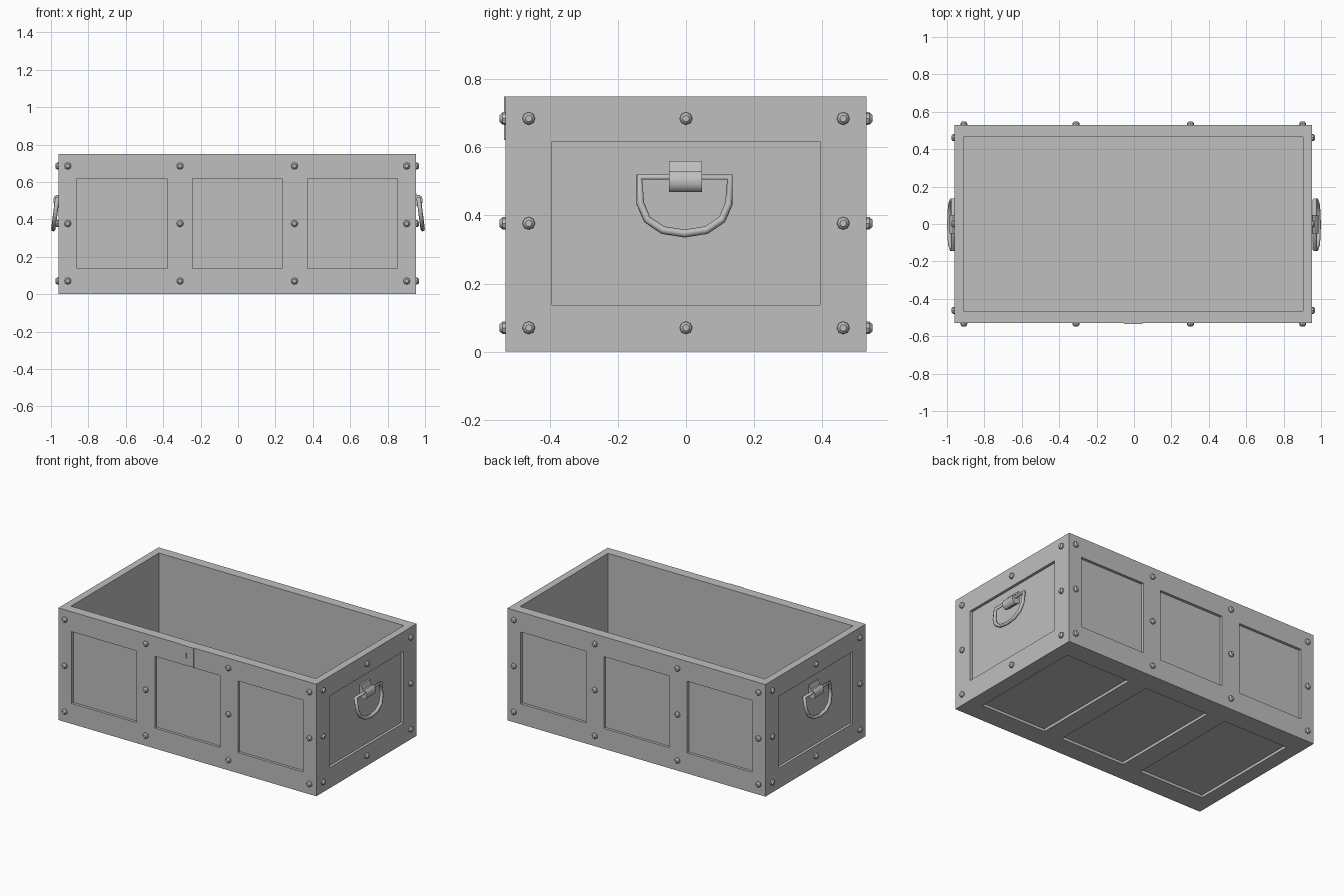
import bpy, bmesh, math
from mathutils import Vector, Matrix

cube = bpy.data.objects.get("Cube")
if cube:
    bpy.data.objects.remove(cube)

steel = bpy.data.materials.new("grey steel")
steel.use_nodes = True
GREY = (0.52, 0.52, 0.52, 1)
steel.diffuse_color = GREY
steel.node_tree.nodes["Principled BSDF"].inputs["Base Color"].default_value = GREY

CX = -0.004                      # box centre in x
HX, HY, H = 0.955, 0.53, 0.75    # half width, half depth, height
INX, INY, FLOOR = 0.907, 0.465, 0.05
PANELS = [(-0.857, -0.375), (-0.24, 0.24), (0.375, 0.857)]
PY, PZ, RECESS = 0.393, (0.137, 0.617), 0.018


def finish(bm, name, smooth=False):
    bmesh.ops.recalc_face_normals(bm, faces=bm.faces)
    mesh = bpy.data.meshes.new(name)
    bm.to_mesh(mesh)
    bm.free()
    ob = bpy.data.objects.new(name, mesh)
    bpy.context.collection.objects.link(ob)
    mesh.materials.append(steel)
    if smooth:
        bpy.ops.object.select_all(action='DESELECT')
        ob.select_set(True)
        bpy.context.view_layer.objects.active = ob
        bpy.ops.object.shade_smooth_by_angle(angle=math.radians(40))
    return ob


def block(size, centre):
    bm = bmesh.new()
    bmesh.ops.create_cube(bm, size=1, matrix=Matrix.Translation(centre) @ Matrix.Diagonal((*size, 1)))
    return bm


def slice_at(bm, axis, values):
    normal = Vector([float(i == axis) for i in range(3)])
    for v in values:
        bmesh.ops.bisect_plane(bm, geom=bm.verts[:] + bm.edges[:] + bm.faces[:],
                               plane_co=normal * v, plane_no=normal)


def sink(bm, faces, depth):
    """Push a region of faces straight into the solid."""
    direction = -faces[0].normal.copy()
    new = bmesh.ops.extrude_face_region(bm, geom=faces)["geom"]
    bmesh.ops.delete(bm, geom=faces, context='FACES')
    bmesh.ops.translate(bm, vec=direction * depth,
                        verts=[g for g in new if isinstance(g, bmesh.types.BMVert)])


# Box with recessed panels and open cavity
bm = block((2 * HX, 2 * HY, H), (0, 0, H / 2))
slice_at(bm, 0, [v for p in PANELS for v in p] + [-INX, INX])
slice_at(bm, 1, [-INY, -PY, PY, INY])
slice_at(bm, 2, PZ)
bm.normal_update()


def is_face(f, axis, sign):
    return f.normal[axis] * sign > 0.9


def in_panel_x(c, p):
    return p[0] < c.x < p[1]


def in_panel_z(c):
    return PZ[0] < c.z < PZ[1]


regions = []
for p in PANELS:
    for s in (-1, 1):
        regions.append([f for f in bm.faces if is_face(f, 1, s)
                        and in_panel_x(f.calc_center_median(), p) and in_panel_z(f.calc_center_median())])
    regions.append([f for f in bm.faces if is_face(f, 2, -1)
                    and in_panel_x(f.calc_center_median(), p) and abs(f.calc_center_median().y) < PY])
for s in (-1, 1):
    regions.append([f for f in bm.faces if is_face(f, 0, s)
                    and abs(f.calc_center_median().y) < PY and in_panel_z(f.calc_center_median())])
cavity = [f for f in bm.faces if is_face(f, 2, 1)
          and abs(f.calc_center_median().x) < INX and abs(f.calc_center_median().y) < INY]
for r in regions:
    sink(bm, r, RECESS)
sink(bm, cavity, H - FLOOR)
bmesh.ops.dissolve_limit(bm, angle_limit=0.01, verts=bm.verts, edges=bm.edges)
finish(bm, "box_body").location.x = CX

# Lock plate with a small keyhole
bm = block((0.1, 0.005, 0.128), (0, -HY - 0.002, H - 0.064))
slice_at(bm, 0, [-0.005, 0.005])
slice_at(bm, 2, [0.672, 0.705])
bm.normal_update()
hole = [f for f in bm.faces if is_face(f, 1, -1)
        and abs(f.calc_center_median().x) < 0.005 and 0.672 < f.calc_center_median().z < 0.705]
sink(bm, hole, 0.004)
finish(bm, "lock_plate").location.x = CX

# Rivets on all four walls
RZ = (0.07, 0.377, 0.685)
bm = bmesh.new()


def rivet(pos, axis, sign):
    out = Vector([sign * float(i == axis) for i in range(3)])
    turn = out.to_track_quat('Z', 'Y').to_matrix().to_4x4()
    place = Matrix.Translation(pos) @ turn
    for r1, r2, low, high in ((0.019, 0.018, -0.002, 0.009), (0.018, 0.010, 0.009, 0.018)):
        bmesh.ops.create_cone(bm, cap_ends=True, segments=8, radius1=r1, radius2=r2, depth=high - low,
                              matrix=place @ Matrix.Translation((0, 0, (low + high) / 2)))


for z in RZ:
    for s in (-1, 1):
        for x in (-0.906, -0.306, 0.306, 0.906):
            rivet((x, s * HY, z), 1, s)
        for y in (-0.462, 0, 0.462):
            if y or z != RZ[1]:
                rivet((s * HX, y, z), 0, s)
finish(bm, "rivets", smooth=True).location.x = CX


# Drop handles: a bent ring hung from a curled strap
def swept_ring(points, radius, name):
    curve = bpy.data.curves.new(name, 'CURVE')
    curve.dimensions = '3D'
    curve.bevel_depth = radius
    curve.bevel_resolution = 1
    spline = curve.splines.new('POLY')
    spline.points.add(len(points) - 1)
    for sp, p in zip(spline.points, points):
        sp.co = (*p, 1)
    spline.use_cyclic_u = True
    curve.materials.append(steel)
    for sp in curve.splines:
        sp.use_smooth = True
    ob = bpy.data.objects.new(name, curve)
    bpy.context.collection.objects.link(ob)


half = [(0.133, 0.513), (0.13, 0.435), (0.11, 0.388), (0.064, 0.357)]
outline = half + [(0, 0.347)] + [(-y, z) for y, z in reversed(half)]
for side, s in (("left", 1), ("right", -1)):
    ring = [(s * (0.966 + (0.513 - z) * 0.13), y - 0.004, z) for y, z in outline]
    swept_ring(ring, 0.012, side + "_handle_ring")

    # Strap profile: flat tail on the panel, then a curl around the bar
    cx, cz, r = 0.964, 0.5, 0.032
    profile = [(0.934, 0.56), (0.946, 0.56)]
    for i in range(9):
        a = math.radians(110 - i * 32)
        profile.append((cx + r * 0.75 * math.cos(a), cz + r * math.sin(a)))
    profile.append((0.934, 0.485))
    bm = bmesh.new()
    face = bm.faces.new([bm.verts.new((s * x, -0.05, z)) for x, z in profile])
    new = bmesh.ops.extrude_face_region(bm, geom=[face])["geom"]
    bmesh.ops.translate(bm, vec=(0, 0.097, 0), verts=[g for g in new if isinstance(g, bmesh.types.BMVert)])
    finish(bm, side + "_handle_strap", smooth=True)
